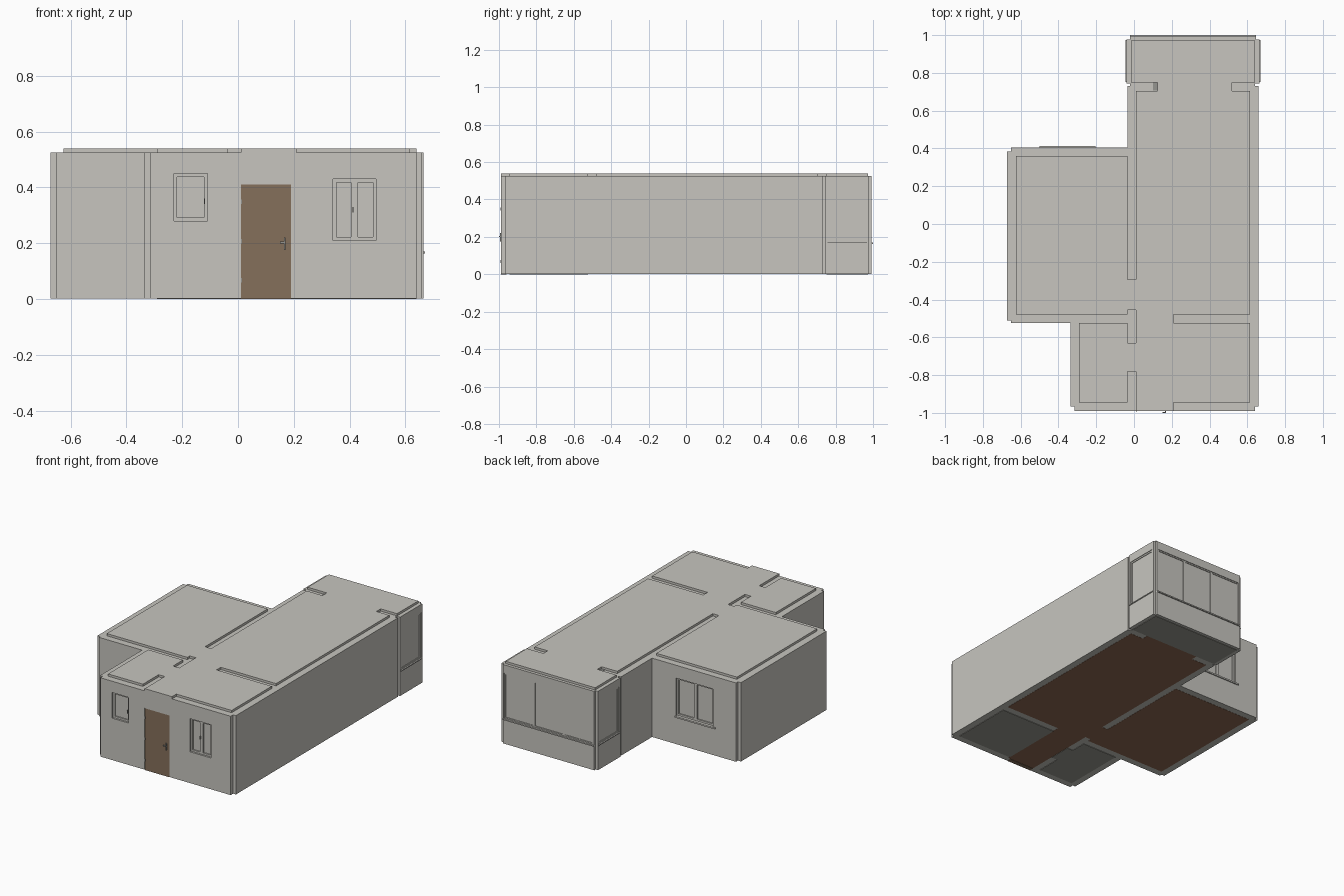
import bpy, bmesh
from mathutils import Matrix, Vector

cube = bpy.data.objects.get("Cube")
if cube:
    bpy.data.objects.remove(cube)


def material(name, rgb):
    m = bpy.data.materials.new(name)
    m.use_nodes = True
    m.diffuse_color = (*rgb, 1)
    m.node_tree.nodes["Principled BSDF"].inputs["Base Color"].default_value = (*rgb, 1)
    return m


PLASTER = material("plaster", (0.57, 0.56, 0.52))
DOOR = material("door_wood", (0.235, 0.16, 0.105))
WOOD = material("floor_wood", (0.27, 0.14, 0.085))
TILE = material("floor_tile", (0.32, 0.32, 0.28))
METAL = material("dark_metal", (0.3, 0.3, 0.28))

BASE, WALL, ROOF = 0.003, 0.525, 0.54


def part(name, mat, boxes):
    """One object from boxes given as (x0, x1, y0, y1, z0, z1)."""
    bm = bmesh.new()
    for x0, x1, y0, y1, z0, z1 in boxes:
        size = Vector((x1 - x0, y1 - y0, z1 - z0))
        mid = Vector((x0 + x1, y0 + y1, z0 + z1)) / 2
        bmesh.ops.create_cube(bm, size=1, matrix=Matrix.Translation(mid) @ Matrix.Diagonal((*size, 1)))
    mesh = bpy.data.meshes.new(name)
    bm.to_mesh(mesh)
    bm.free()
    mesh.materials.append(mat)
    obj = bpy.data.objects.new(name, mesh)
    bpy.context.collection.objects.link(obj)
    return obj


def along(axis, u0, u1, v0, v1, z0, z1):
    """Box running along x or y, with v as the thickness direction."""
    return (u0, u1, v0, v1, z0, z1) if axis == "x" else (v0, v1, u0, u1, z0, z1)


def wall(name, axis, u0, u1, v0, v1, holes=()):
    """Wall with openings (start, end, bottom, top), split into piers, sills and lintels."""
    boxes, u = [], u0
    for a, b, z0, z1 in holes:
        boxes.append(along(axis, u, a, v0, v1, BASE, WALL))
        if z0 > BASE:
            boxes.append(along(axis, a, b, v0, v1, BASE, z0))
        boxes.append(along(axis, a, b, v0, v1, z1, WALL))
        u = b
    boxes.append(along(axis, u, u1, v0, v1, BASE, WALL))
    return part(name, PLASTER, boxes)


def window(name, axis, hole, v, depth, sashes, rim=0.012):
    """Framed panes; v is the outer frame face, depth points inward (signed)."""
    a, b, z0, z1 = hole
    frame, glass = [], []
    lo, hi = sorted((v, v + depth))
    mid = (lo + hi) / 2
    step = (b - a) / sashes
    for i in range(sashes):
        s, e = a + i * step, a + (i + 1) * step
        frame += [along(axis, s, s + rim, lo, hi, z0, z1),
                  along(axis, e - rim, e, lo, hi, z0, z1),
                  along(axis, s + rim, e - rim, lo, hi, z0, z0 + rim),
                  along(axis, s + rim, e - rim, lo, hi, z1 - rim, z1)]
        glass.append(along(axis, s + rim, e - rim, mid - 0.002, mid + 0.002, z0 + rim, z1 - rim))
    part(name + "_frame", PLASTER, frame)
    part(name + "_panes", PLASTER, glass)


# Outer walls and their openings
small = (-0.23, -0.11, 0.28, 0.45)
entry = (0.01, 0.19, BASE, 0.41)
kitchen = (0.34, 0.495, 0.21, 0.43)
bedroom = (-0.48, -0.21, 0.19, 0.44)
wall("front_wall", "x", -0.315, 0.64, -0.99, -0.945, [small, entry, kitchen])
wall("right_outer_wall", "y", -0.965, 0.73, 0.615, 0.66)
wall("bathroom_side_wall", "y", -0.965, -0.525, -0.335, -0.29)
wall("bedroom_front_wall", "x", -0.65, -0.035, -0.525, -0.48)
wall("bedroom_side_wall", "y", -0.51, 0.385, -0.672, -0.625)
wall("bedroom_back_wall", "x", -0.65, -0.035, 0.36, 0.405, [bedroom])

# Inner partitions, leaving the doorways open
for i, (y0, y1) in enumerate([(-0.945, -0.78), (-0.63, -0.455), (-0.295, 0.73)]):
    wall(f"hall_partition_{i + 1}", "y", y0, y1, -0.035, 0.01)
wall("kitchen_partition", "x", 0.21, 0.615, -0.525, -0.48)
wall("balcony_partition_1", "x", -0.02, 0.125, 0.705, 0.75)
wall("balcony_partition_2", "x", 0.52, 0.64, 0.705, 0.75)
part("balcony_door_jamb", METAL, [(0.1, 0.125, 0.706, 0.749, WALL, WALL + 0.002)])

# Glazed balcony
side = (0.757, 0.968, 0.17, 0.47)
back = (-0.012, 0.637, 0.17, 0.47)
wall("balcony_back_wall", "x", -0.022, 0.647, 0.972, 0.992, [back])
window("balcony_back_window", "x", back, 0.988, -0.012, 3, 0.008)
part("balcony_back_sill", PLASTER, [(-0.02, 0.645, 0.99, 1.0, 0.162, 0.17)])
for label, v0, v1, out, d in (("right", 0.64, 0.665, 0.661, -0.012), ("left", -0.04, -0.015, -0.036, 0.012)):
    wall(f"balcony_{label}_wall", "y", 0.745, 0.978, v0, v1, [side])
    window(f"balcony_{label}_window", "y", side, out, d, 1, 0.01)
    end = 0.67 if label == "right" else -0.045
    part(f"balcony_{label}_sill", PLASTER, [(min(end, v0), max(end, v1), 0.752, 0.974, 0.164, 0.17)])

# Recessed windows with sills and handles
window("bathroom_window", "x", small, -0.978, 0.02, 1)
window("kitchen_window", "x", kitchen, -0.978, 0.02, 2)
window("bedroom_window", "x", bedroom, 0.393, -0.02, 2)
part("bedroom_window_sill", PLASTER, [(-0.5, -0.205, 0.385, 0.412, 0.18, 0.19)])
part("window_handles", METAL, [(-0.122, -0.118, -0.986, -0.978, 0.34, 0.36),
                               (0.41, 0.414, -0.986, -0.978, 0.31, 0.33)])

# Entrance door with handle, lock and hinges
part("entrance_door", DOOR, [(0.01, 0.19, -0.988, -0.96, 0, 0.41)])
part("door_handle", METAL, [(0.164, 0.17, -0.995, -0.988, 0.175, 0.22),
                            (0.15, 0.17, -1.0, -0.995, 0.2, 0.206)])
part("door_hinges", METAL, [(0.011, 0.015, -0.992, -0.988, z, z + 0.016) for z in (0.06, 0.2, 0.34)])

# Ceiling slabs stand above the wall tops and bridge the doorways
slabs = [(-0.625, -0.035, -0.48, 0.36), (-0.29, -0.035, -0.945, -0.525),
         (0.01, 0.21, -0.99, -0.945), (0.01, 0.615, -0.945, -0.525),
         (0.01, 0.21, -0.525, -0.48), (0.01, 0.615, -0.48, 0.705),
         (-0.035, 0.01, -0.78, -0.63), (-0.035, 0.01, -0.455, -0.295),
         (0.125, 0.52, 0.705, 0.75), (-0.015, 0.64, 0.75, 0.972)]
part("ceiling_slabs", PLASTER, [(*s, WALL - 0.01, ROOF) for s in slabs])

# Floors
wood = [(-0.625, -0.035, -0.48, 0.36), (0.01, 0.21, -0.96, -0.48), (0.01, 0.615, -0.48, 0.705),
        (-0.035, 0.01, -0.455, -0.295), (0.125, 0.52, 0.705, 0.75)]
part("wood_floors", WOOD, [(*f, 0.002, 0.006) for f in wood])
tile = [(-0.29, -0.035, -0.945, -0.525), (-0.035, 0.01, -0.78, -0.63),
        (0.21, 0.615, -0.945, -0.525), (-0.015, 0.64, 0.75, 0.972)]
part("tile_floors", TILE, [(*f, 0, 0.006) for f in tile])
